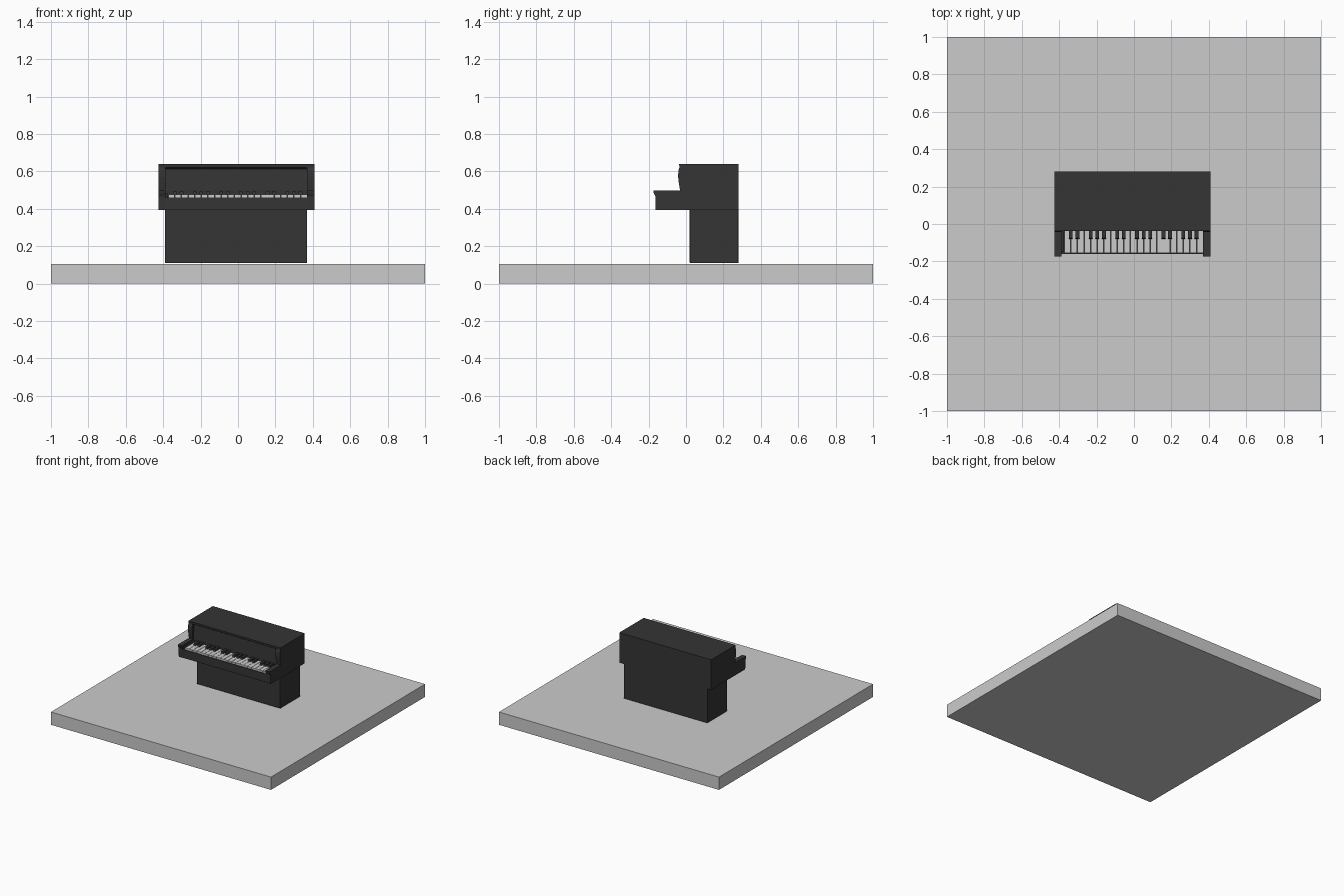
import bpy, bmesh

if "Cube" in bpy.data.objects:
    bpy.data.objects.remove(bpy.data.objects["Cube"])


def material(name, v):
    m = bpy.data.materials.new(name)
    m.diffuse_color = (v, v, v, 1)
    m.use_nodes = True
    m.node_tree.nodes["Principled BSDF"].inputs["Base Color"].default_value = m.diffuse_color
    return m


BLACK = material("black_lacquer", 0.035)
IVORY = material("ivory", 0.75)


def finish(name, bm, mat, bevel):
    bmesh.ops.recalc_face_normals(bm, faces=bm.faces)
    me = bpy.data.meshes.new(name)
    bm.to_mesh(me)
    bm.free()
    ob = bpy.data.objects.new(name, me)
    bpy.context.collection.objects.link(ob)
    if mat:
        me.materials.append(mat)
    if bevel:
        mod = ob.modifiers.new("bevel", 'BEVEL')
        mod.width, mod.segments = bevel, 2
    return ob


def extrude_x(name, profile, x0, x1, mat=BLACK, bevel=0.0):
    """Extrude a (y, z) profile from x0 to x1."""
    bm = bmesh.new()
    face = bm.faces.new([bm.verts.new((x0, y, z)) for y, z in profile])
    new = bmesh.ops.extrude_face_region(bm, geom=[face])["geom"]
    verts = [g for g in new if isinstance(g, bmesh.types.BMVert)]
    bmesh.ops.translate(bm, verts=verts, vec=(x1 - x0, 0, 0))
    return finish(name, bm, mat, bevel)


def box(name, x0, x1, y0, y1, z0, z1, mat=BLACK, bevel=0.0):
    return extrude_x(name, [(y0, z0), (y1, z0), (y1, z1), (y0, z1)], x0, x1, mat, bevel)


# Floor slab
box("floor_slab", -1, 1, -1, 1, 0, 0.105, None)

# Lower cabinet
box("lower_cabinet", -0.39, 0.37, 0.02, 0.28, 0.11, 0.40, BLACK, 0.003)

# Shaped side panels with the cheeks that frame the keyboard
side = [(0.28, 0.393), (0.28, 0.64), (-0.037, 0.64), (-0.035, 0.622),
        (-0.041, 0.605), (-0.042, 0.57), (-0.038, 0.535), (-0.031, 0.497),
        (-0.175, 0.497), (-0.172, 0.483), (-0.164, 0.467), (-0.162, 0.393)]
extrude_x("left_side_panel", side, -0.425, -0.387)
extrude_x("right_side_panel", side, 0.37, 0.41)

# Upper cabinet between the sides: overhanging lid and sloped fall board
upper = [(0.28, 0.393), (0.28, 0.64), (-0.037, 0.64), (-0.035, 0.622),
         (-0.018, 0.612), (-0.025, 0.50), (-0.022, 0.393)]
extrude_x("upper_cabinet", upper, -0.387, 0.37)

# Key bed, and the narrow filler block left of the keys
box("key_bed", -0.387, 0.37, -0.16, -0.02, 0.393, 0.462)
box("key_filler", -0.387, -0.373, -0.15, -0.02, 0.46, 0.482)

# Three octaves of keys
start, octaves = -0.373, 3
count = octaves * 7
w = (0.37 - start) / count
for i in range(count):
    x = start + i * w
    box(f"white_key_{i + 1}", x + 0.0012, x + w - 0.0012, -0.155, -0.02, 0.46, 0.477, IVORY)
    if i % 7 not in (2, 6):
        c = x + w
        extrude_x(f"black_key_{i + 1}",
                  [(-0.082, 0.475), (-0.02, 0.475), (-0.02, 0.492), (-0.076, 0.492)],
                  c - 0.01, c + 0.01)
